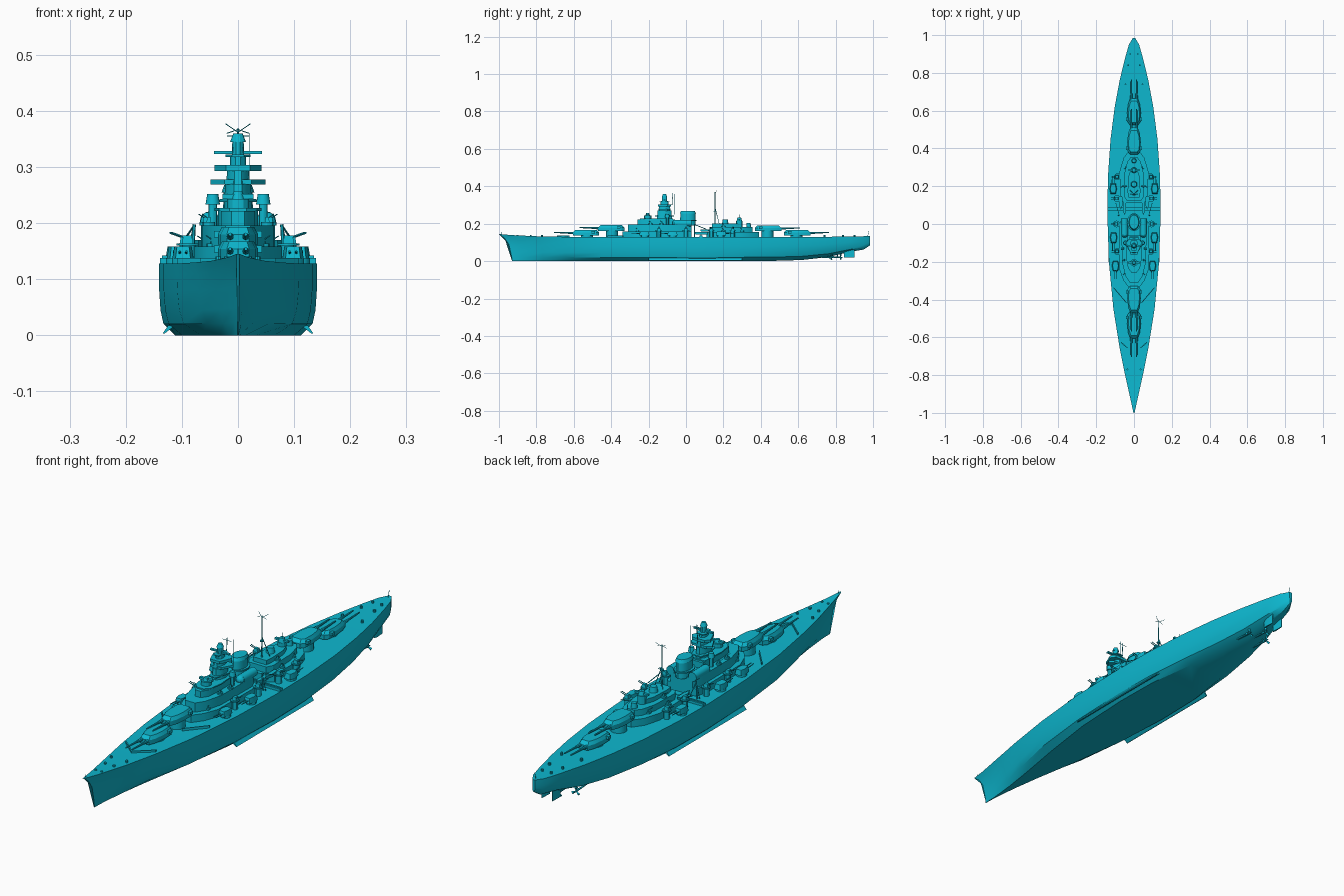
import bpy, bmesh
from math import radians, cos, sin, pi
from mathutils import Vector, Matrix

if "Cube" in bpy.data.objects:
    bpy.data.objects.remove(bpy.data.objects["Cube"])

mat = bpy.data.materials.new("teal_paint")
mat.use_nodes = True
TEAL = (0.004, 0.48, 0.63, 1)
mat.diffuse_color = TEAL
mat.node_tree.nodes["Principled BSDF"].inputs["Base Color"].default_value = TEAL
parts = []


def finish(name, bm, mirror=False):
    bmesh.ops.recalc_face_normals(bm, faces=bm.faces)
    me = bpy.data.meshes.new(name)
    bm.to_mesh(me)
    bm.free()
    me.materials.append(mat)
    ob = bpy.data.objects.new(name, me)
    bpy.context.collection.objects.link(ob)
    if mirror:
        ob.modifiers.new("Mirror", 'MIRROR').use_mirror_merge = False
    parts.append(ob)
    return ob


def loft(bm, rings):
    """Skin closed rings of equal length and cap both ends."""
    vs = [[bm.verts.new(p) for p in r] for r in rings]
    n = len(vs[0])
    for a, b in zip(vs, vs[1:]):
        for i in range(n):
            j = (i + 1) % n
            bm.faces.new((a[i], a[j], b[j], b[i]))
    bm.faces.new(vs[0])
    bm.faces.new(vs[-1])


def prism(bm, plan, z0, z1, top=1.0):
    """Upright prism over a plan, its top scaled about the plan's middle."""
    cx = sum(p[0] for p in plan) / len(plan)
    cy = sum(p[1] for p in plan) / len(plan)
    loft(bm, [[(x, y, z0) for x, y in plan],
              [(cx + (x - cx) * top, cy + (y - cy) * top, z1) for x, y in plan]])


def box(bm, x, y, z0, z1, w, d, top=1.0):
    prism(bm, [(x + i * w / 2, y + j * d / 2) for i, j in ((-1, -1), (1, -1), (1, 1), (-1, 1))], z0, z1, top)


def drum(bm, x, y, z0, z1, r, top=1.0, sides=12, stretch=1.0):
    plan = [(x + r * cos(2 * pi * i / sides), y + stretch * r * sin(2 * pi * i / sides)) for i in range(sides)]
    prism(bm, plan, z0, z1, top)


def rod(bm, a, b, r, r2=None, sides=6):
    a, b = Vector(a), Vector(b)
    d = b - a
    m = Matrix.Translation((a + b) / 2) @ d.to_track_quat('Z', 'Y').to_matrix().to_4x4()
    bmesh.ops.create_cone(bm, cap_ends=True, segments=sides, radius1=r,
                          radius2=r if r2 is None else r2, depth=d.length, matrix=m)


def ball(bm, x, y, z, r):
    bmesh.ops.create_uvsphere(bm, u_segments=10, v_segments=6, radius=r, matrix=Matrix.Translation((x, y, z)))


def house(name, half, z0, z1, top=1.0):
    """Deckhouse from half a plan, ordered bow to stern."""
    bm = bmesh.new()
    prism(bm, half + [(-x, y) for x, y in reversed(half)], z0, z1, top)
    return finish(name, bm)


# Hull: station y, deck half width, bottom half width, keel z, deck z
STATIONS = [(-1, .003, .001, 0, .145), (-.93, .018, .003, 0, .139), (-.8, .047, .014, 0, .133),
            (-.65, .077, .032, 0, .13), (-.45, .109, .065, 0, .128), (-.2, .133, .1, 0, .128),
            (.05, .141, .112, 0, .128), (.25, .138, .108, 0, .128), (.45, .124, .08, .001, .128),
            (.62, .102, .045, .006, .129), (.76, .076, .022, .022, .13), (.88, .047, .012, .05, .132),
            (.95, .027, .008, .062, .133), (.985, .006, .003, .085, .134)]
# Section levels: height, share of the way from bottom to deck width, stem reach
LEVELS = [(0, 0, .93), (.16, .72, .932), (.35, .9, .938), (.62, .98, .947), (.85, 1, .97), (1, 1, 1)]
bm = bmesh.new()
rings = []
for y, deck, low, keel, top in STATIONS:
    full = max(0, min(1, (y + 1) / .55))
    side = []
    for h, f, reach in LEVELS:
        f = f * full + h * (1 - full)
        yy = -.6 + (y + .6) * (reach - .6) / .4 if y < -.6 else y
        side.append((low + (deck - low) * f, yy, keel + (top - keel) * h))
    rings.append(side + [(-x, yy, z) for x, yy, z in reversed(side)])
loft(bm, rings)
finish("hull", bm)

# Underwater gear
bm = bmesh.new()
loft(bm, [[(.112, y, .018), (.124, y, .018), (.134, y, .004), (.131, y, .003)] for y in (-.2, .3)])
finish("bilge_keels", bm, True)
bm = bmesh.new()
prism(bm, [(.02, .85), (.024, .845), (.028, .86), (.025, .9), (.023, .9)], .02, .075)
finish("rudders", bm, True)


def propeller(bm, x, y, z, start):
    rod(bm, (x, start, z + .012), (x, y, z), .004)
    rod(bm, (x, y, z), (x, y + .02, z), .005, .001, 8)
    for k in range(3):
        a = 2 * pi * k / 3 + pi / 2
        rod(bm, (x, y + .004, z), (x + .017 * cos(a), y + .008, z + .017 * sin(a)), .002, .006, 4)
    rod(bm, (x, y - .01, z), (x * .6, y - .01, z + .035), .002)


bm = bmesh.new()
propeller(bm, .045, .77, .019, .6)
finish("outer_propellers", bm, True)
bm = bmesh.new()
propeller(bm, 0, .82, .02, .66)
finish("centre_propeller", bm)


# Main gun turrets, each facing the bow (-1) or the stern (1)
def main_turret(name, y, z, way):
    bm = bmesh.new()
    drum(bm, 0, y, .12, z, .032, sides=16)
    half = [(.02, .075), (.031, .045), (.036, 0), (.034, -.05), (.022, -.066)]
    plan = [(x, y + way * v) for x, v in half + [(-x, v) for x, v in reversed(half)]]
    prism(bm, plan, z, z + .018)
    prism(bm, plan, z + .018, z + .031, .8)
    box(bm, 0, y - way * .035, z + .012, z + .024, .086, .018)
    for x in (-.014, .014):
        rod(bm, (x, y + way * .06, z + .014), (x, y + way * .1, z + .015), .007, .0055, 8)
        rod(bm, (x, y + way * .1, z + .015), (x, y + way * .175, z + .018), .0045, .003, 8)
    finish(name, bm)


main_turret("turret_first", -.53, .136, -1)
main_turret("turret_second", -.395, .162, -1)
main_turret("turret_third", .435, .16, 1)
main_turret("turret_fourth", .59, .136, 1)

# Secondary turrets along the sides
for name, x, y, way in (("front", .098, -.22, -1), ("middle", .108, -.07, -1), ("rear", .11, .185, 1)):
    bm = bmesh.new()
    drum(bm, x, y, .125, .137, .02)
    prism(bm, [(x + i * .019, y + way * v) for i, v in ((-.7, .03), (.7, .03), (1, 0), (.7, -.025), (-.7, -.025), (-1, 0))],
          .137, .158, .82)
    for s in (-.006, .006):
        rod(bm, (x + s, y + way * .02, .147), (x + s, y + way * .07, .15), .0025, .0018)
    finish("secondary_turrets_" + name, bm, True)

# Forward deckhouses, bridge and tower
house("forward_house_base", [(.025, -.34), (.055, -.3), (.078, -.24), (.08, -.02), (.066, .03)], .125, .158)
house("forward_house_upper", [(.022, -.31), (.045, -.275), (.064, -.2), (.066, .0), (.05, .03)], .158, .196)
house("bridge_base", [(.012, -.26), (.03, -.235), (.036, -.18), (.034, -.06)], .196, .222)
house("bridge_deck", [(.015, -.245), (.034, -.225), (.042, -.17), (.036, -.07)], .222, .227)
bm = bmesh.new()
drum(bm, 0, -.205, .22, .243, .02)
box(bm, 0, -.205, .243, .252, .056, .012)
drum(bm, 0, -.205, .243, .256, .012, .7)
finish("conning_tower", bm)
bm = bmesh.new()
for z0, z1, r, s in ((.22, .27, .025, 1.7), (.27, .295, .021, 1.6), (.295, .322, .015, 1.5), (.322, .345, .011, 1.4)):
    drum(bm, 0, -.115, z0, z1, r, .92, 10, s)
drum(bm, 0, -.115, .345, .36, .014, .6, 10)
box(bm, 0, -.115, .323, .329, .086, .01)
finish("tower", bm)
bm = bmesh.new()
for z, w, d, h in ((.238, .066, .1, .005), (.269, .098, .06, .009), (.293, .084, .07, .011), (.318, .044, .055, .004)):
    prism(bm, [(-w / 2, -.1), (-w / 4, -.115 - d / 2), (w / 4, -.115 - d / 2), (w / 2, -.1), (w / 3, -.115 + d / 2),
               (-w / 3, -.115 + d / 2)], z, z + h)
finish("tower_platforms", bm)
bm = bmesh.new()
drum(bm, .045, -.1, .19, .235, .008)
drum(bm, .045, -.1, .233, .252, .013, .75)
finish("tower_side_directors", bm, True)
bm = bmesh.new()
rod(bm, (0, -.075, .3), (0, -.07, .365), .0015)
rod(bm, (-.02, -.07, .355), (.02, -.07, .355), .001)
rod(bm, (.02, -.06, .25), (.02, -.06, .36), .0008)
finish("tower_aerials", bm)

# Funnel with cap and side hangars
bm = bmesh.new()
drum(bm, 0, .01, .19, .255, .027, .96, 16, 1.55)
drum(bm, 0, .01, .255, .268, .029, .85, 16, 1.5)
drum(bm, 0, .01, .215, .22, .036, 1, 16, 1.3)
finish("funnel", bm)
bm = bmesh.new()
rod(bm, (.05, -.055, .203), (.05, .03, .203), .018, sides=16)
ball(bm, .05, -.055, .203, .018)
finish("side_hangars", bm, True)

# Catapult across the waist
bm = bmesh.new()
box(bm, 0, .08, .128, .138, .278, .016)
box(bm, 0, .08, .138, .142, .27, .006)
finish("catapult", bm)

# Aft deckhouses, directors and mainmast
house("aft_house_base", [(.05, .11), (.074, .13), (.076, .28), (.055, .35), (.025, .39)], .125, .157)
house("aft_house_upper", [(.04, .125), (.054, .15), (.05, .27), (.035, .33), (.016, .355)], .157, .182)
house("aft_house_top", [(.03, .14), (.034, .17), (.03, .25), (.018, .285)], .182, .2)
bm = bmesh.new()
drum(bm, 0, .285, .18, .215, .017)
drum(bm, 0, .285, .215, .232, .014, .7)
box(bm, 0, .285, .217, .225, .06, .01)
drum(bm, 0, .21, .2, .222, .017, .8)
drum(bm, 0, .335, .18, .203, .013, .8)
rod(bm, (0, .285, .23), (0, .285, .25), .001)
finish("aft_directors", bm)
bm = bmesh.new()
rod(bm, (0, .155, .19), (0, .155, .37), .003, .0015)
for s in (-1, 1):
    rod(bm, (0, .155, .362), (s * .022, .165, .377), .0008)
    rod(bm, (s * .02, .155, .36), (0, .155, .367), .0008)
    rod(bm, (s * .022, .18, .19), (0, .157, .28), .0015)
drum(bm, 0, .155, .265, .269, .008)
finish("mainmast", bm)

# Heavy and light anti-aircraft mounts
bm = bmesh.new()
for x, y in ((.088, -.145), (.092, .0), (.09, .135), (.088, .25)):
    drum(bm, x, y, .125, .16, .012)
    drum(bm, x, y, .16, .164, .018)
    box(bm, x + .002, y, .164, .178, .02, .018, .75)
    for s in (-.004, .004):
        rod(bm, (x, y + s, .172), (x + .03, y + s, .183), .0016)
finish("heavy_flak_mounts", bm, True)
bm = bmesh.new()
for x, y, z in ((.045, -.26, .158), (.052, -.19, .196), (.058, -.13, .196), (.04, .3, .157), (.06, .2, .157), (.04, .2, .182)):
    drum(bm, x, y, z, z + .006, .011)
    box(bm, x, y, z + .006, z + .015, .008, .01, .7)
    rod(bm, (x, y, z + .012), (x + .012, y - .008, z + .02), .001)
finish("light_flak_mounts", bm, True)

# Boat cranes and ship's boats
bm = bmesh.new()
rod(bm, (.082, .045, .128), (.078, .045, .198), .003)
rod(bm, (.078, .045, .196), (.096, .11, .17), .0018)
rod(bm, (.094, .045, .13), (.078, .045, .196), .0015)
finish("boat_cranes", bm, True)
bm = bmesh.new()
for x, y in ((.07, .115), (.05, .085)):
    prism(bm, [(x, y - .035), (x + .008, y - .015), (x + .007, y + .03), (x - .007, y + .03), (x - .008, y - .015)],
          .158 if y > .1 else .142, .17 if y > .1 else .156, 1.1)
finish("boats", bm, True)

# Breakwaters and deck fittings
bm = bmesh.new()
for a, b in (((.0, -.69), (.068, -.63)), ((.04, -.42), (.108, -.34))):
    prism(bm, [a, b, (b[0], b[1] + .006), (a[0], a[1] + .006)], .125, .138)
finish("breakwaters", bm, True)
bm = bmesh.new()
for x, y in ((.014, -.9), (.02, -.83), (.035, -.77), (.045, .74), (.03, .84), (.02, .9)):
    drum(bm, x, y, .128, .141, .005, sides=8)
finish("capstans_and_bollards", bm, True)
bm = bmesh.new()
rod(bm, (0, -.985, .14), (0, -.985, .155), .001)
rod(bm, (0, .97, .13), (0, .978, .16), .001)
finish("flagstaffs", bm)

bpy.ops.object.select_all(action='DESELECT')
for ob in parts:
    ob.select_set(True)
bpy.context.view_layer.objects.active = parts[0]
bpy.ops.object.shade_smooth_by_angle(angle=radians(30))
